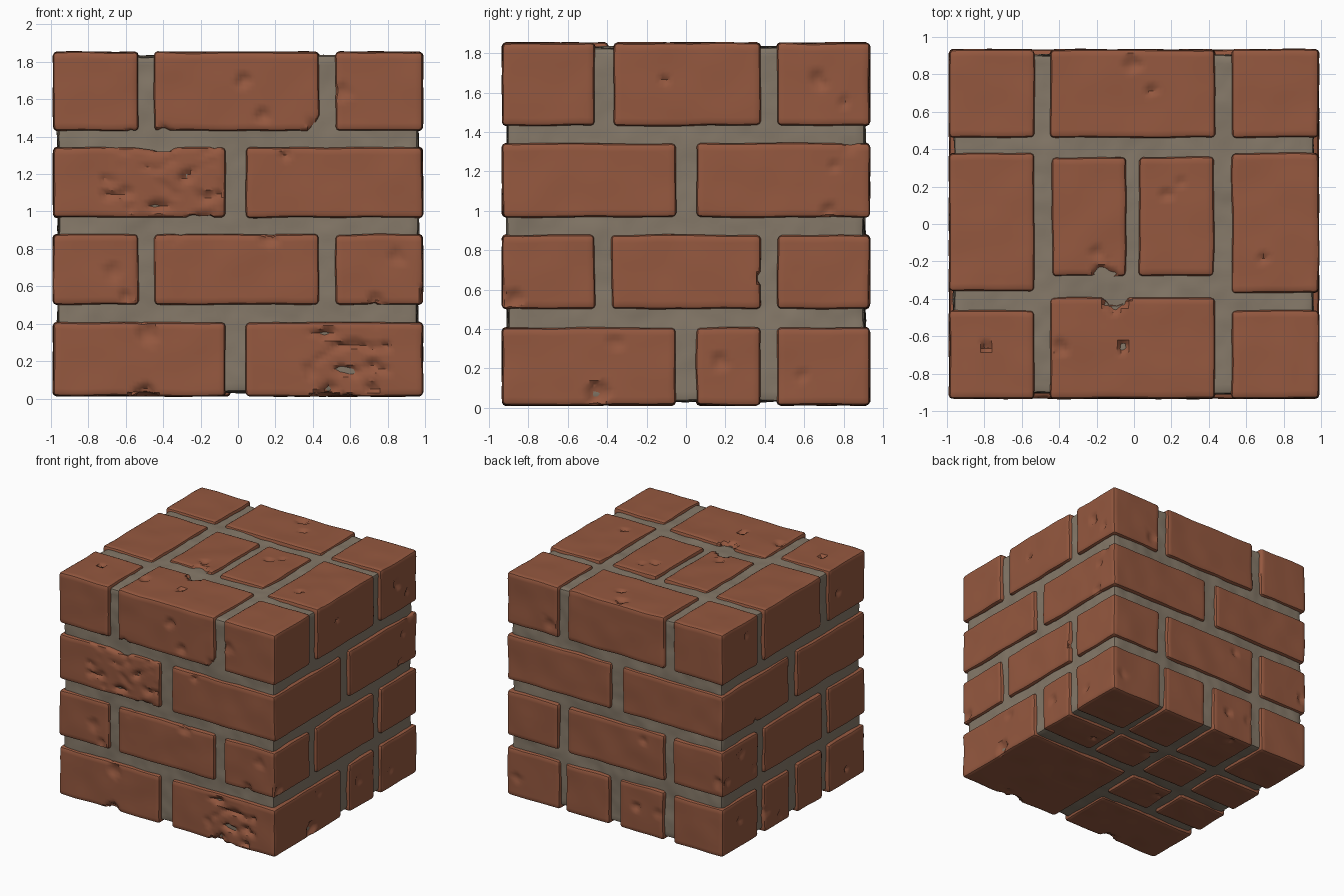
import bpy, math, random
from mathutils import Vector, noise

if "Cube" in bpy.data.objects:
    bpy.data.objects.remove(bpy.data.objects["Cube"])

random.seed(7)


def material(name, rgb):
    m = bpy.data.materials.new(name)
    m.diffuse_color = (*rgb, 1)
    m.use_nodes = True
    m.node_tree.nodes["Principled BSDF"].inputs["Base Color"].default_value = m.diffuse_color
    return m


BRICK = material("brick red", (0.30, 0.098, 0.050))
MORTAR = material("mortar grey", (0.235, 0.190, 0.140))

# Overall extents of the block and of the recessed mortar core
X, Y = 0.99, 0.935
CORE_LO, CORE_HI = Vector((-0.96, -0.905, 0.035)), Vector((0.96, 0.905, 1.83))


def inside(p, lo, hi, margin):
    return all(lo[i] + margin < p[i] < hi[i] - margin for i in range(3))


def rounded_box(data, lo, hi, step, r, displace, hidden):
    """Append a gridded box with rounded edges, skipping buried faces."""
    verts, faces = data
    n = [max(2, round((hi[i] - lo[i]) / step)) for i in range(3)]
    index = {}

    def raw(k):
        return Vector([lo[i] + (hi[i] - lo[i]) * k[i] / n[i] for i in range(3)])

    def vert(k):
        if k not in index:
            p = raw(k)
            c = Vector([min(max(p[i], lo[i] + r), hi[i] - r) for i in range(3)])
            normal = (p - c).normalized()
            index[k] = len(verts)
            verts.append(displace(c + normal * r, normal))
        return index[k]

    for a in range(3):
        b, c = (a + 1) % 3, (a + 2) % 3
        for side in (0, n[a]):
            for u in range(n[b]):
                for v in range(n[c]):
                    ks = []
                    for du, dv in ((0, 0), (1, 0), (1, 1), (0, 1)):
                        k = [0, 0, 0]
                        k[a], k[b], k[c] = side, u + du, v + dv
                        ks.append(tuple(k))
                    if hidden((raw(ks[0]) + raw(ks[2])) / 2):
                        continue
                    if side == 0:
                        ks.reverse()
                    faces.append([vert(k) for k in ks])


def make_object(name, data, mat):
    mesh = bpy.data.meshes.new(name)
    mesh.from_pydata(data[0], [], data[1])
    mesh.materials.append(mat)
    ob = bpy.data.objects.new(name, mesh)
    bpy.context.collection.objects.link(ob)
    bpy.ops.object.select_all(action='DESELECT')
    ob.select_set(True)
    bpy.context.view_layer.objects.active = ob
    bpy.ops.object.shade_smooth_by_angle(angle=math.radians(35))


# Footprints of each course: (x0, x1, y0, y1)
W, E = (-X, -0.53), (0.52, X)            # end columns
M = (-0.45, 0.435)                       # middle column
S, N, C = (-Y, -0.46), (0.46, Y), (-0.38, 0.38)
ring = [(W, S), (W, C), (W, N), (M, S), (M, N), (E, S), (E, C), (E, N)]
quads = [(x, y) for x in ((-X, -0.065), (0.04, X)) for y in ((-Y, -0.05), (0.05, Y))]
top = [(W, S), (W, (-0.36, 0.38)), (W, N), (M, (-Y, -0.39)), (M, N),
       (E, S), (E, (-0.37, 0.38)), (E, N),
       ((-0.44, -0.04), (-0.28, 0.36)), ((0.025, 0.43), (-0.28, 0.36))]
cols = [W, (-0.445, -0.04), (0.05, 0.455), (0.505, X)]
bottom = [((0.04, X), (-Y, -0.05)), ((-X, -0.065), S)]
bottom += [(x, N) for x in cols]
bottom += [(x, (0.05, 0.38)) for x in cols]
bottom += [(x, (-0.38, -0.05)) for x in cols[:2]]

courses = [("bottom_course", bottom, 0.01, 0.41), ("second_course", ring, 0.50, 0.88),
           ("third_course", quads, 0.965, 1.345), ("top_course", top, 1.43, 1.855)]
boxes = {name: [(Vector((x[0], y[0], z0)), Vector((x[1], y[1], z1))) for x, y in foot]
         for name, foot, z0, z1 in courses}
all_boxes = [b for bs in boxes.values() for b in bs]

# Chips and pits: (centre, radius, depth), the visible larger ones first
chips = [(Vector(p), r, d) for p, r, d in [
    ((-0.10, -0.40, 1.86), 0.07, 0.05), ((-0.17, -0.27, 1.86), 0.06, 0.04),
    ((-0.49, -Y, 0.35), 0.06, 0.02), ((-0.5, -Y, 0.01), 0.07, 0.03),
    ((0.47, -Y, 0.01), 0.07, 0.03), ((0.43, -Y, 1.44), 0.07, 0.03),
    ((0.03, -Y, 1.70), 0.04, 0.02), ((0.13, -Y, 1.51), 0.04, 0.02),
    ((0.25, -Y, 1.30), 0.03, 0.02), ((0.56, -Y, 1.64), 0.05, 0.015),
    ((X, -0.45, 0.07), 0.06, 0.03), ((X, 0.40, 0.66), 0.05, 0.03),
    ((X, 0.73, 1.00), 0.04, 0.02), ((X, -0.88, 0.55), 0.05, 0.02),
    ((0.0, 0.85, 1.86), 0.05, 0.02), ((0.09, 0.71, 1.86), 0.03, 0.02),
    ((-0.79, -0.66, 1.86), 0.03, 0.03), ((-0.06, -0.66, 1.86), 0.03, 0.03),
    ((-0.39, -0.66, 1.86), 0.04, 0.02), ((0.69, -0.18, 1.86), 0.03, 0.02)]]
for _ in range(50):
    lo, hi = random.choice(all_boxes)
    p = Vector([random.uniform(lo[i], hi[i]) for i in range(3)])
    axis = random.choice((0, 0, 1, 1, 2))
    p[axis] = lo[axis] if p[axis] < (0, 0, 0.9)[axis] else hi[axis]
    chips.append((p, random.uniform(0.025, 0.05), random.uniform(0.01, 0.022)))

# Two badly scarred patches on the front
scars = [(Vector((-0.40, -Y, 1.16)), 0.33), (Vector((0.58, -Y, 0.23)), 0.24)]


def weather_brick(p, normal):
    q = p + noise.noise_vector(p * 5) * 0.006 - normal * 0.002
    rough = 1 + 0.5 * noise.noise(p * 30)
    for c, r, d in chips:
        t = (p - c).length * rough / r
        if t < 1:
            q -= normal * d * (1 - t ** 3)
    for c, r in scars:
        if (p - c).length < r:
            ridge = noise.noise(Vector((p.x * 9, p.y, p.z * 16)))
            q -= normal * max(0, ridge - 0.12) * 0.06
    q.z = max(q.z, 0.0)
    return q


def weather_mortar(p, normal):
    return p + normal * (noise.noise(p * 4) * 0.012 + noise.noise(p * 13) * 0.005)


# Brick courses
for name, foot, z0, z1 in courses:
    data = ([], [])
    for lo, hi in boxes[name]:
        rounded_box(data, lo, hi, 0.021, 0.024, weather_brick,
                    lambda p: inside(p, CORE_LO, CORE_HI, 0.05))
    make_object(name + "_bricks", data, BRICK)

# Mortar core, left out where bricks cover it
data = ([], [])
rounded_box(data, CORE_LO, CORE_HI, 0.024, 0.02, weather_mortar,
            lambda p: any(inside(p, lo, hi, 0.04) for lo, hi in all_boxes))
make_object("mortar_core", data, MORTAR)
